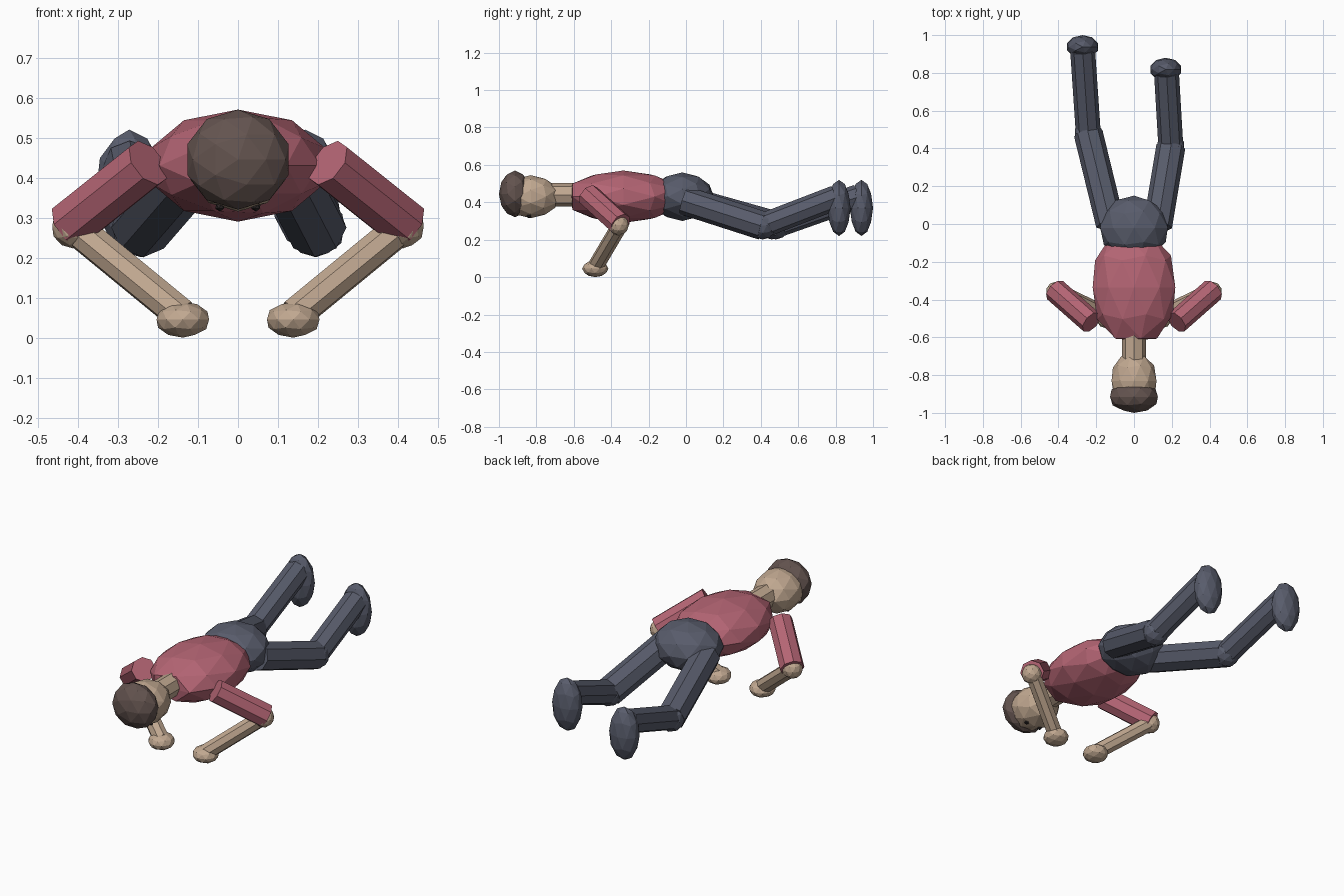
import bpy
from math import pi
from mathutils import Vector, Matrix

cube = bpy.data.objects.get("Cube")
if cube:
    bpy.data.objects.remove(cube, do_unlink=True)


def material(name, r, g, b):
    m = bpy.data.materials.new(name)
    m.use_nodes = True
    m.diffuse_color = (r, g, b, 1)
    m.node_tree.nodes["Principled BSDF"].inputs["Base Color"].default_value = (r, g, b, 1)
    return m


shirt = material("rose shirt", 0.46, 0.13, 0.175)
skin = material("tan skin", 0.53, 0.39, 0.28)
hair = material("brown hair", 0.125, 0.087, 0.078)
pants = material("slate trousers", 0.098, 0.107, 0.148)
dark = material("dark eyes", 0.025, 0.02, 0.02)


def finish(name, mat):
    ob = bpy.context.object
    ob.name = name
    ob.data.materials.append(mat)
    return ob


def ball(name, centre, radii, mat, along_body=False, detail=2):
    """Faceted ellipsoid; along_body points its pole toward the head."""
    bpy.ops.mesh.primitive_ico_sphere_add(subdivisions=detail, radius=1)
    ob = finish(name, mat)
    if along_body:
        ob.data.transform(Matrix.Rotation(pi / 2, 4, 'X'))
    ob.data.transform(Matrix.Diagonal((*radii, 1)))
    ob.location = centre
    return ob


def limb(name, start, end, radius, mat):
    """Eight-sided rod between two joints."""
    a, b = Vector(start), Vector(end)
    bpy.ops.mesh.primitive_cylinder_add(vertices=8, radius=radius, depth=(b - a).length)
    ob = finish(name, mat)
    ob.location = (a + b) / 2
    ob.rotation_euler = (b - a).to_track_quat('Z', 'Y').to_euler()
    return ob


# Trunk, with a blunt end at the collar
torso = ball("torso", (0, -0.335, 0.43), (0.23, 0.32, 0.14), shirt, True)
for v in torso.data.vertices:
    v.co.y = max(v.co.y, -0.28)
ball("pelvis", (0, -0.02, 0.43), (0.188, 0.17, 0.13), pants, True)

# Head
limb("neck", (0, -0.56, 0.44), (0, -0.74, 0.44), 0.063, skin)
ball("head", (0, -0.83, 0.43), (0.125, 0.155, 0.115), skin, True)
ball("hair", (0, -0.915, 0.445), (0.133, 0.085, 0.125), hair, True)

# Arms and eyes, mirrored
for side, s in (("left", 1), ("right", -1)):
    shoulder = (s * 0.225, -0.52, 0.437)
    elbow = (s * 0.418, -0.35, 0.283)
    wrist = (s * 0.14, -0.485, 0.055)
    limb(side + "_upper_arm", shoulder, elbow, 0.064, shirt)
    ball(side + "_elbow", (s * 0.412, -0.36, 0.278), (0.055,) * 3, skin)
    limb(side + "_forearm", elbow, wrist, 0.043, skin)
    ball(side + "_hand", (s * 0.138, -0.485, 0.045), (0.069, 0.07, 0.045), skin)
    ball(side + "_eye", (s * 0.045, -0.84, 0.328), (0.013,) * 3, dark, detail=1)

# Legs, the right one stretched further back
for side, hip, knee, ankle, foot in (
    ("left", (0.125, -0.01, 0.41), (0.195, 0.41, 0.275), (0.172, 0.80, 0.425), (0.168, 0.818, 0.37)),
    ("right", (-0.125, 0.0, 0.41), (-0.242, 0.48, 0.275), (-0.272, 0.92, 0.43), (-0.272, 0.938, 0.37)),
):
    limb(side + "_thigh", hip, knee, 0.077, pants)
    ball(side + "_knee", knee, (0.074,) * 3, pants)
    limb(side + "_shin", knee, ankle, 0.066, pants)
    ball(side + "_foot", foot, (0.086, 0.062, 0.15), pants)
